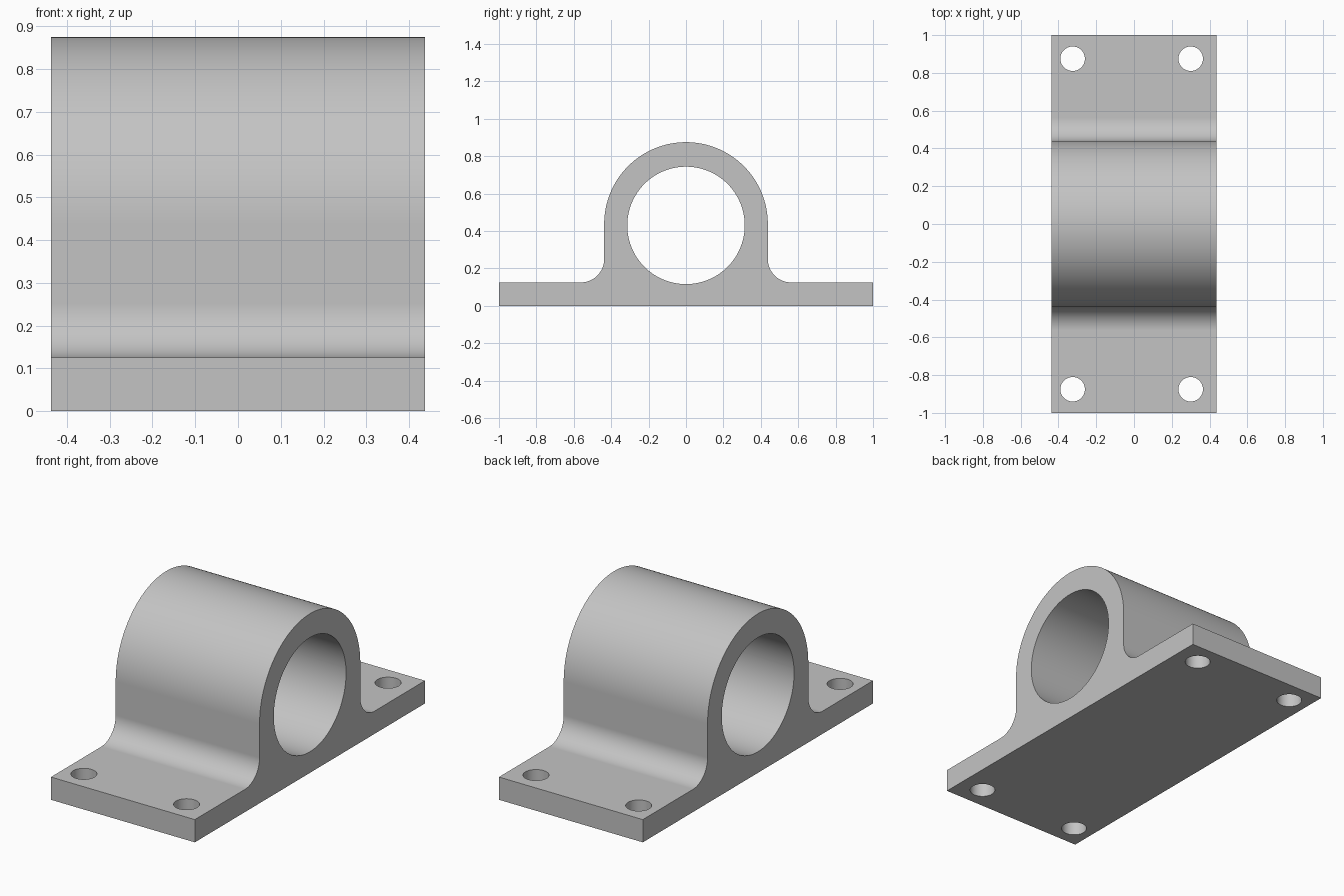
import bpy
import bmesh
from math import cos, sin, pi, radians
from mathutils import Matrix

if "Cube" in bpy.data.objects:
    bpy.data.objects.remove(bpy.data.objects["Cube"])

HALF_WIDTH = 0.4375      # along the bore
OUTER = 0.4375           # housing radius and its centre height
BASE = 0.125             # flange thickness, also the fillet radius
BORE_Z, BORE_R = 0.43, 0.314
HOLE_R = 0.065

grey = bpy.data.materials.new("light grey metal")
grey.use_nodes = True
colour = (0.55, 0.55, 0.55, 1)
grey.diffuse_color = colour
grey.node_tree.nodes["Principled BSDF"].inputs["Base Color"].default_value = colour


def arc(cy, cz, r, start, end, steps):
    angles = [radians(start + (end - start) * i / steps) for i in range(steps + 1)]
    return [(cy + r * cos(a), cz + r * sin(a)) for a in angles]


def make_object(name, bm):
    bmesh.ops.recalc_face_normals(bm, faces=bm.faces)
    mesh = bpy.data.meshes.new(name)
    bm.to_mesh(mesh)
    bm.free()
    obj = bpy.data.objects.new(name, mesh)
    bpy.context.collection.objects.link(obj)
    return obj


def cylinder(bm, radius, depth, matrix, sides):
    bmesh.ops.create_cone(bm, cap_ends=True, segments=sides, radius1=radius,
                          radius2=radius, depth=depth, matrix=matrix)


# Bracket body: half profile of flange, fillet and arch, mirrored and extruded
half = [(1, 0), (1, BASE)]
half += arc(OUTER + BASE, 2 * BASE, BASE, 270, 180, 16)
half += arc(0, OUTER, OUTER, 0, 90, 40)
profile = half + [(-y, z) for y, z in reversed(half[:-1])]

bm = bmesh.new()
face = bm.faces.new([bm.verts.new((-HALF_WIDTH, y, z)) for y, z in profile])
side = bmesh.ops.extrude_face_region(bm, geom=[face])
moved = [v for v in side["geom"] if isinstance(v, bmesh.types.BMVert)]
bmesh.ops.translate(bm, vec=(2 * HALF_WIDTH, 0, 0), verts=moved)
bracket = make_object("bearing_bracket", bm)
bracket.data.materials.append(grey)

# Cutter: the bore and four bolt holes
bm = bmesh.new()
cylinder(bm, BORE_R, 2, Matrix.Translation((0, 0, BORE_Z)) @ Matrix.Rotation(pi / 2, 4, 'Y'), 96)
for x in (-0.325, 0.3):
    for y in (-0.875, 0.875):
        cylinder(bm, HOLE_R, 1, Matrix.Translation((x, y, 0)), 40)
cutter = make_object("hole_cutter", bm)
cutter.data.materials.append(grey)

cut = bracket.modifiers.new("Holes", 'BOOLEAN')
cut.operation = 'DIFFERENCE'
cut.solver = 'EXACT'
cut.object = cutter

bpy.ops.object.select_all(action='DESELECT')
bracket.select_set(True)
bpy.context.view_layer.objects.active = bracket
bpy.ops.object.modifier_apply(modifier=cut.name)
bpy.data.objects.remove(cutter)

# Smooth arcs, flat flanges and crisp edges
bpy.ops.object.shade_smooth_by_angle(angle=radians(30))
weighted = bracket.modifiers.new("Weighted normals", 'WEIGHTED_NORMAL')
weighted.keep_sharp = True
